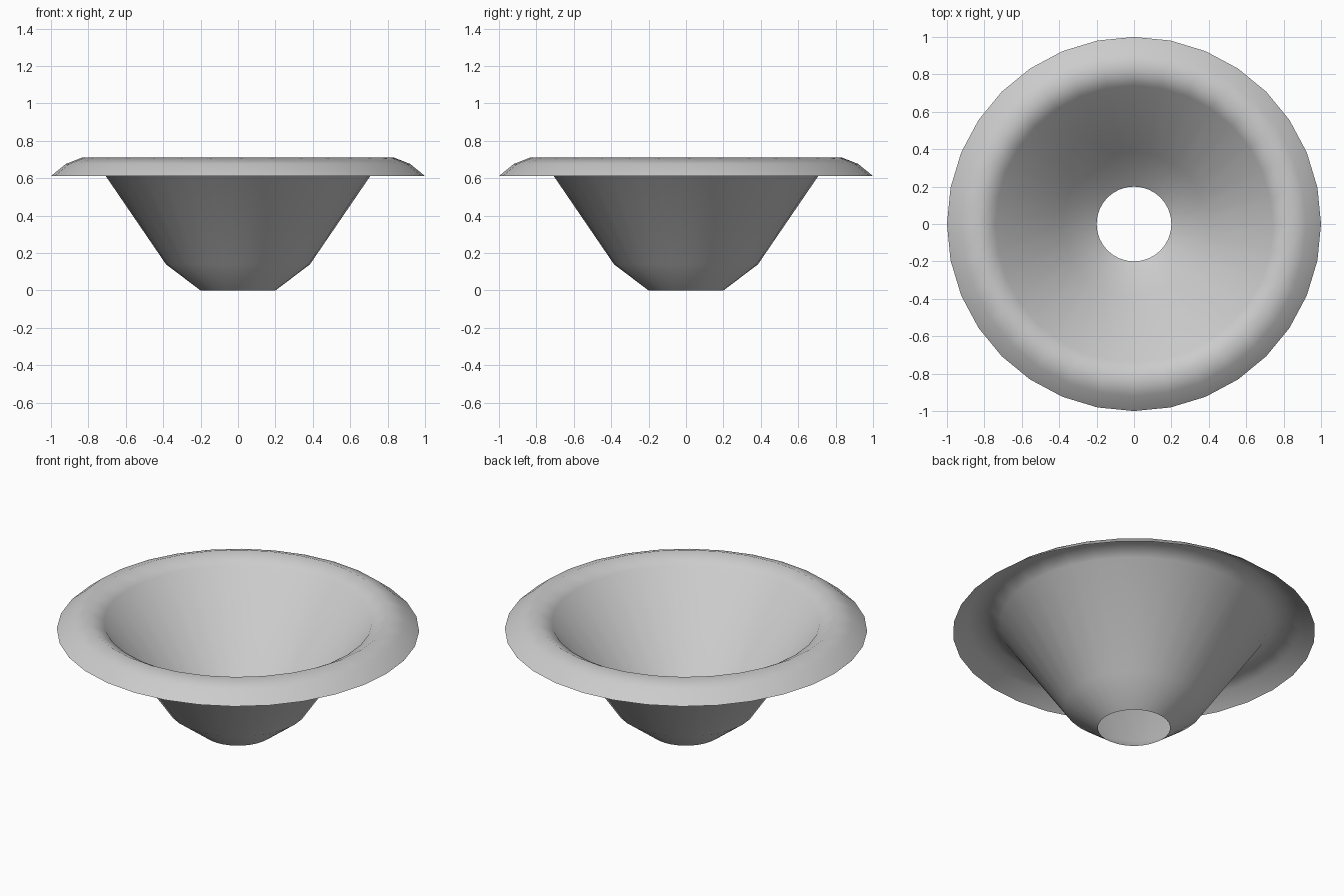
import bpy
import bmesh
import math

cube = bpy.data.objects.get("Cube")
if cube:
    bpy.data.objects.remove(cube, do_unlink=True)

SEGMENTS = 32

# Wall profile (radius, height): open base, flared wall, rolled rim
PROFILE = [(0.2, 0.0), (0.385, 0.14), (0.74, 0.66),
           (0.83, 0.712), (0.92, 0.677), (1.0, 0.612)]

# Light grey material
grey = bpy.data.materials.new("light_grey")
grey.use_nodes = True
colour = (0.6, 0.6, 0.6, 1.0)
grey.diffuse_color = colour
grey.node_tree.nodes["Principled BSDF"].inputs["Base Color"].default_value = colour

# Turn the profile into a single thin shell
bm = bmesh.new()
rings = []
for radius, height in PROFILE:
    ring = []
    for i in range(SEGMENTS):
        a = math.tau * i / SEGMENTS
        ring.append(bm.verts.new((radius * math.cos(a), radius * math.sin(a), height)))
    rings.append(ring)
for low, high in zip(rings, rings[1:]):
    for i in range(SEGMENTS):
        j = (i + 1) % SEGMENTS
        # Faces point up and into the bowl
        bm.faces.new((low[i], high[i], high[j], low[j]))
for face in bm.faces:
    face.smooth = True

mesh = bpy.data.meshes.new("flared_bowl")
bm.to_mesh(mesh)
bm.free()
mesh.materials.append(grey)
bowl = bpy.data.objects.new("flared_bowl", mesh)
bpy.context.collection.objects.link(bowl)
